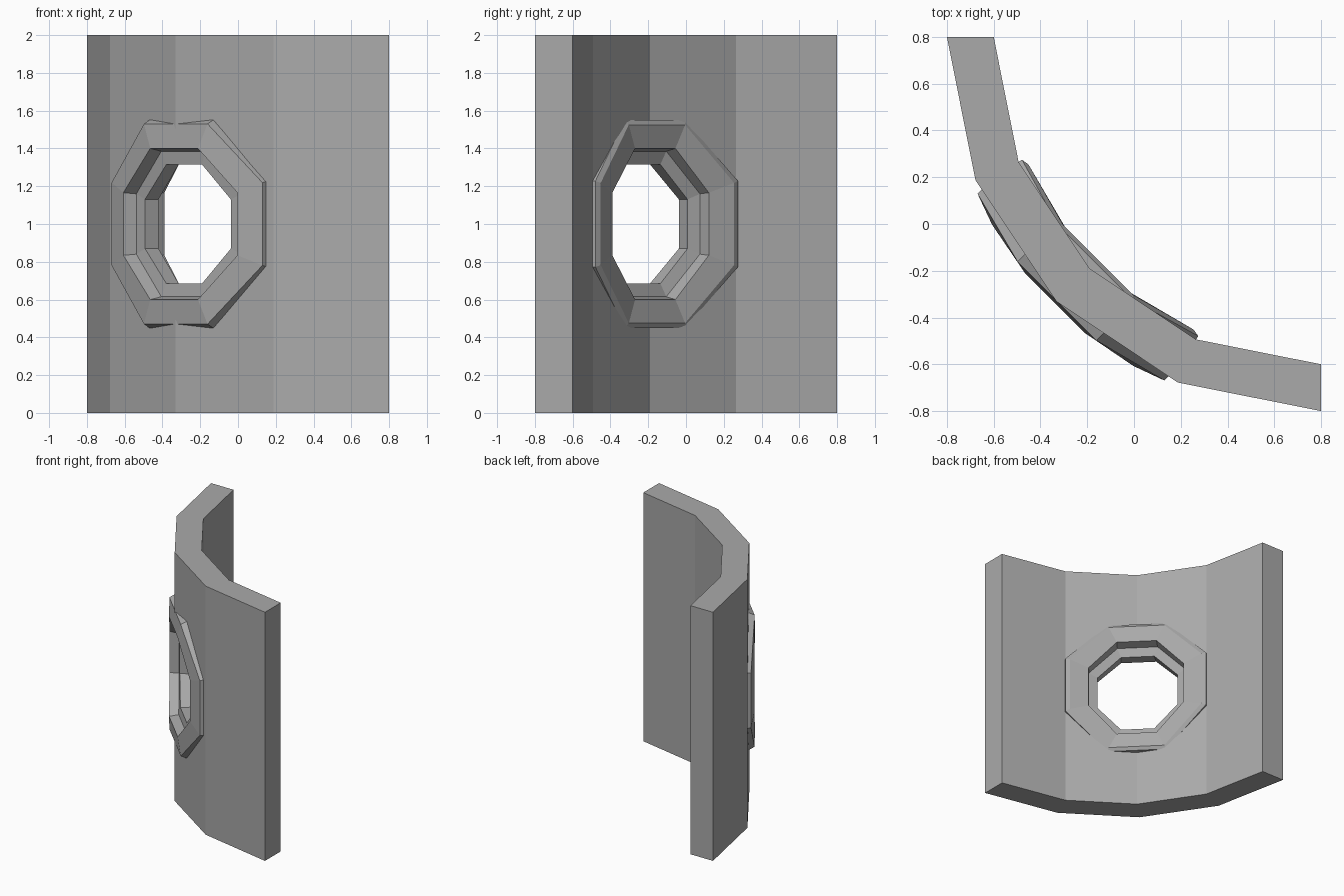
import bpy, bmesh, math
from mathutils import Vector

if "Cube" in bpy.data.objects:
    bpy.data.objects.remove(bpy.data.objects["Cube"], do_unlink=True)

AXIS = 0.8          # the wall bends around the vertical line x = y = AXIS
MID = 1.5           # radius in the middle of the wall

grey = bpy.data.materials.new("stone_grey")
grey.use_nodes = True
colour = (0.4, 0.4, 0.4, 1)
grey.diffuse_color = colour
grey.node_tree.nodes["Principled BSDF"].inputs["Base Color"].default_value = colour


def polar(radius, degrees, z):
    a = math.radians(degrees)
    return Vector((AXIS + radius * math.cos(a), AXIS + radius * math.sin(a), z))


def make_object(name, bm):
    bmesh.ops.recalc_face_normals(bm, faces=bm.faces[:])
    mesh = bpy.data.meshes.new(name)
    bm.to_mesh(mesh)
    bm.free()
    mesh.materials.append(grey)
    obj = bpy.data.objects.new(name, mesh)
    bpy.context.collection.objects.link(obj)
    return obj


def octagon(bm, apothem, radius, stretch=1.0):
    """Upright octagon wrapped onto a cylinder around the wall axis."""
    size = apothem / math.cos(math.pi / 8)
    loop = []
    for i in range(8):
        a = math.pi / 8 + i * math.pi / 4
        turn = math.degrees(size * math.cos(a) * stretch / MID)
        loop.append(bm.verts.new(polar(radius, 225 + turn, 1 + size * math.sin(a))))
    return loop


def bridge(bm, first, second):
    n = len(first)
    for i in range(n):
        j = (i + 1) % n
        bm.faces.new((first[i], first[j], second[j], second[i]))


# Curved wall: quarter arc in four flat segments
bm = bmesh.new()
angles = [180 + 22.5 * i for i in range(5)]
outline = [(1.6, a) for a in angles] + [(1.4, a) for a in reversed(angles)]
bottom = [bm.verts.new(polar(r, a, 0)) for r, a in outline]
top = [bm.verts.new(polar(r, a, 2)) for r, a in outline]
bridge(bm, bottom, top)
bm.faces.new(bottom)
bm.faces.new(top)
wall = make_object("curved_wall", bm)

# Opening through the wall, hidden behind the frame
bm = bmesh.new()
near, far = octagon(bm, 0.46, 1.2), octagon(bm, 0.46, 1.85)
bridge(bm, near, far)
bm.faces.new(near)
bm.faces.new(far)
cutter = make_object("opening_cutter", bm)
cutter.hide_render = True
cutter.hide_viewport = True
cut = wall.modifiers.new("opening", "BOOLEAN")
cut.operation = "DIFFERENCE"
cut.solver = "EXACT"
cut.object = cutter

# Window frame: stepped profile of (apothem, radius, sideways stretch)
profile = [
    (0.55, 1.575, 1.0), (0.53, 1.615, 1.01), (0.40, 1.62, 1.0),
    (0.385, 1.55, 1.0), (0.315, 1.54, 1.0),
    (0.315, 1.455, 1.0), (0.385, 1.44, 1.0),
    (0.40, 1.37, 1.0), (0.525, 1.365, 1.07), (0.55, 1.383, 1.08),
    (0.55, 1.41, 1.07),
]
bm = bmesh.new()
rings = [octagon(bm, *row) for row in profile]
for i in range(len(rings)):
    bridge(bm, rings[i], rings[(i + 1) % len(rings)])
make_object("octagonal_window_frame", bm)
